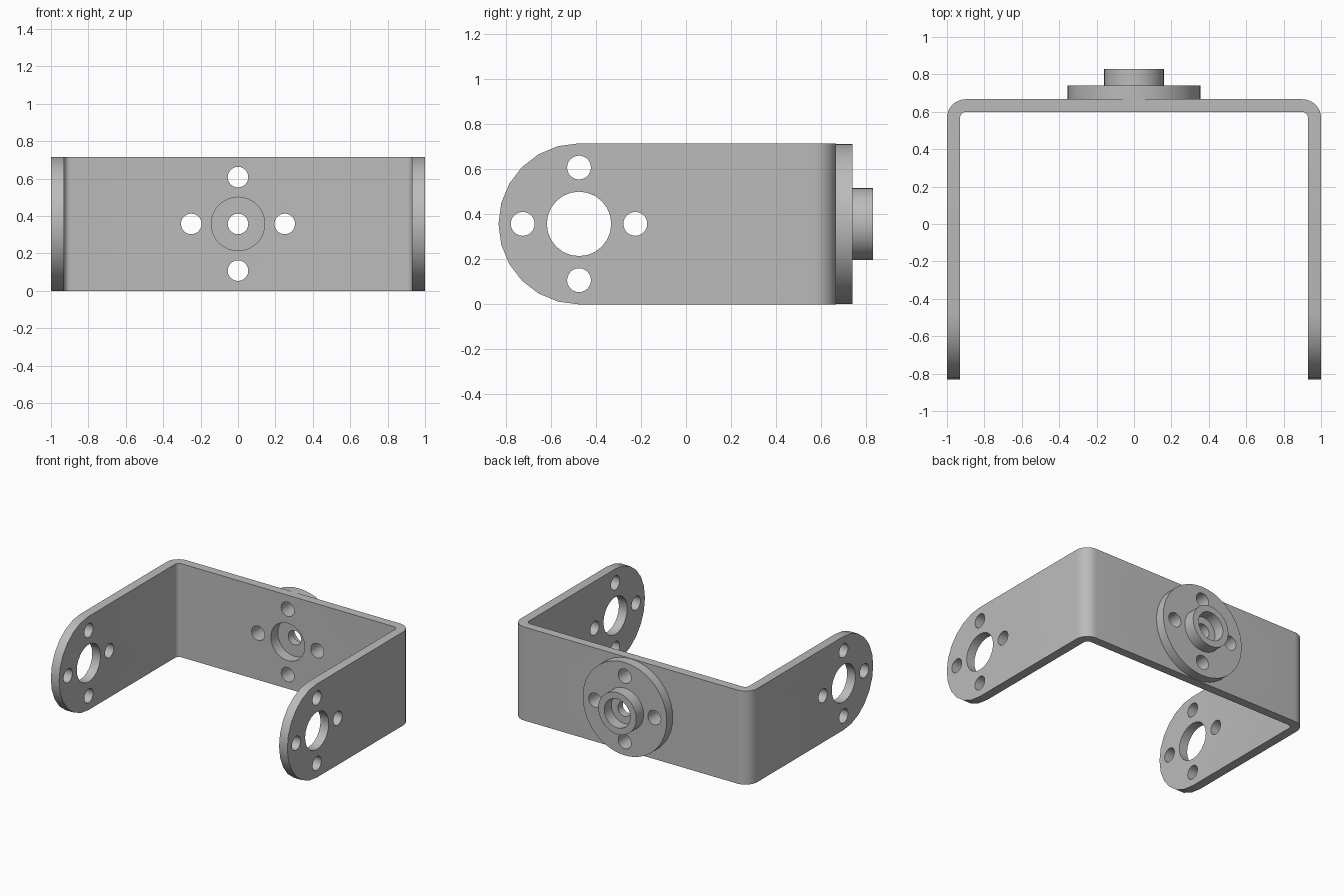
import bpy
import bmesh
from math import pi, sin, cos
from mathutils import Vector

cube = bpy.data.objects.get("Cube")
if cube:
    bpy.data.objects.remove(cube, do_unlink=True)

steel = bpy.data.materials.new("grey_metal")
steel.use_nodes = True
GREY = (0.5, 0.5, 0.5, 1)
steel.diffuse_color = GREY
steel.node_tree.nodes["Principled BSDF"].inputs["Base Color"].default_value = GREY

HEIGHT = 0.715
MID = HEIGHT / 2
ARM_Y = -0.475            # centre of the rounded arm ends
INNER, BACK = 0.60, 0.667  # faces of the back plate
THICK = 0.07
PITCH = 0.25              # bolt circle radius


def arc(cx, cy, r, start, end, steps):
    angles = [start + (end - start) * i / steps for i in range(steps + 1)]
    return [(cx + r * cos(a), cy + r * sin(a)) for a in angles]


def prism(name, points, depth):
    """Extrude a closed outline of 3D points by a vector."""
    bm = bmesh.new()
    face = bm.faces.new([bm.verts.new(p) for p in points])
    result = bmesh.ops.extrude_face_region(bm, geom=[face])
    moved = [v for v in result["geom"] if isinstance(v, bmesh.types.BMVert)]
    bmesh.ops.translate(bm, verts=moved, vec=Vector(depth))
    bmesh.ops.recalc_face_normals(bm, faces=bm.faces)
    mesh = bpy.data.meshes.new(name)
    bm.to_mesh(mesh)
    bm.free()
    mesh.materials.append(steel)
    obj = bpy.data.objects.new(name, mesh)
    bpy.context.collection.objects.link(obj)
    return obj


def rod_y(name, x, z, r, y0, y1, sides=24):
    ring = arc(x, z, r, 0, 2 * pi, sides)[:-1]
    return prism(name, [(a, y0, b) for a, b in ring], (0, y1 - y0, 0))


def rod_x(name, y, z, r, x0, x1, sides=24):
    ring = arc(y, z, r, 0, 2 * pi, sides)[:-1]
    return prism(name, [(x0, a, b) for a, b in ring], (x1 - x0, 0, 0))


def combine(target, tool, operation):
    mod = target.modifiers.new("cut", "BOOLEAN")
    mod.operation = operation
    mod.solver = "EXACT"
    mod.object = tool
    bpy.context.view_layer.objects.active = target
    bpy.ops.object.modifier_apply(modifier=mod.name)


def discard(obj):
    bpy.data.objects.remove(obj, do_unlink=True)


# U-shaped strip with rounded bends, oversized in height before trimming
R_OUT, R_IN = 0.10, 0.033
right_half = [(1, -1)] + arc(1 - R_OUT, BACK - R_OUT, R_OUT, 0, pi / 2, 8)
inner_half = [(1 - THICK, -1)] + arc(1 - THICK - R_IN, INNER - R_IN, R_IN, 0, pi / 2, 6)
outline = (right_half + [(-x, y) for x, y in reversed(right_half)]
           + [(-x, y) for x, y in inner_half] + inner_half[::-1])
bracket = prism("bracket", [(x, y, -0.1) for x, y in outline], (0, 0, HEIGHT + 0.2))

# Side profile that rounds the arm ends and trims the height
side = arc(ARM_Y, MID, MID, pi / 2, 3 * pi / 2, 12) + [(0.8, 0), (0.8, HEIGHT)]
trim = prism("side_trim", [(-1.2, y, z) for y, z in side], (2.4, 0, 0))
combine(bracket, trim, "INTERSECT")
discard(trim)

# Flanged hub on the back plate
hub = rod_y("hub", 0, MID, 0.355, BACK, 0.74, 48)
boss = rod_y("boss", 0, MID, 0.16, 0.70, 0.83, 32)
combine(hub, boss, "UNION")
discard(boss)

# Holes through both arms, around and at the pivot
offsets = [(PITCH, 0), (-PITCH, 0), (0, PITCH), (0, -PITCH)]
arm_cuts = [rod_x("pivot_cut", ARM_Y, MID, 0.143, -1.2, 1.2)]
arm_cuts += [rod_x("arm_bolt_cut", ARM_Y + a, MID + b, 0.053, -1.2, 1.2) for a, b in offsets]
for cutter in arm_cuts:
    combine(bracket, cutter, "DIFFERENCE")
    discard(cutter)

# Holes through the plate and hub, with a recess on each side of the centre
hub_cuts = [rod_y("hub_bolt_cut", a, MID + b, 0.055, 0.5, 0.9)
            for a, b in offsets + [(0, 0)]]
hub_cuts += [rod_y("inner_recess_cut", 0, MID, 0.143, 0.5, 0.685, 32),
             rod_y("outer_recess_cut", 0, MID, 0.11, 0.745, 0.9, 32)]
for cutter in hub_cuts:
    for part in (bracket, hub):
        combine(part, cutter, "DIFFERENCE")
    discard(cutter)

# Smooth curved walls, keep edges sharp
bpy.ops.object.select_all(action="DESELECT")
for part in (bracket, hub):
    part.select_set(True)
bpy.context.view_layer.objects.active = bracket
bpy.ops.object.shade_smooth_by_angle(angle=pi / 6)
